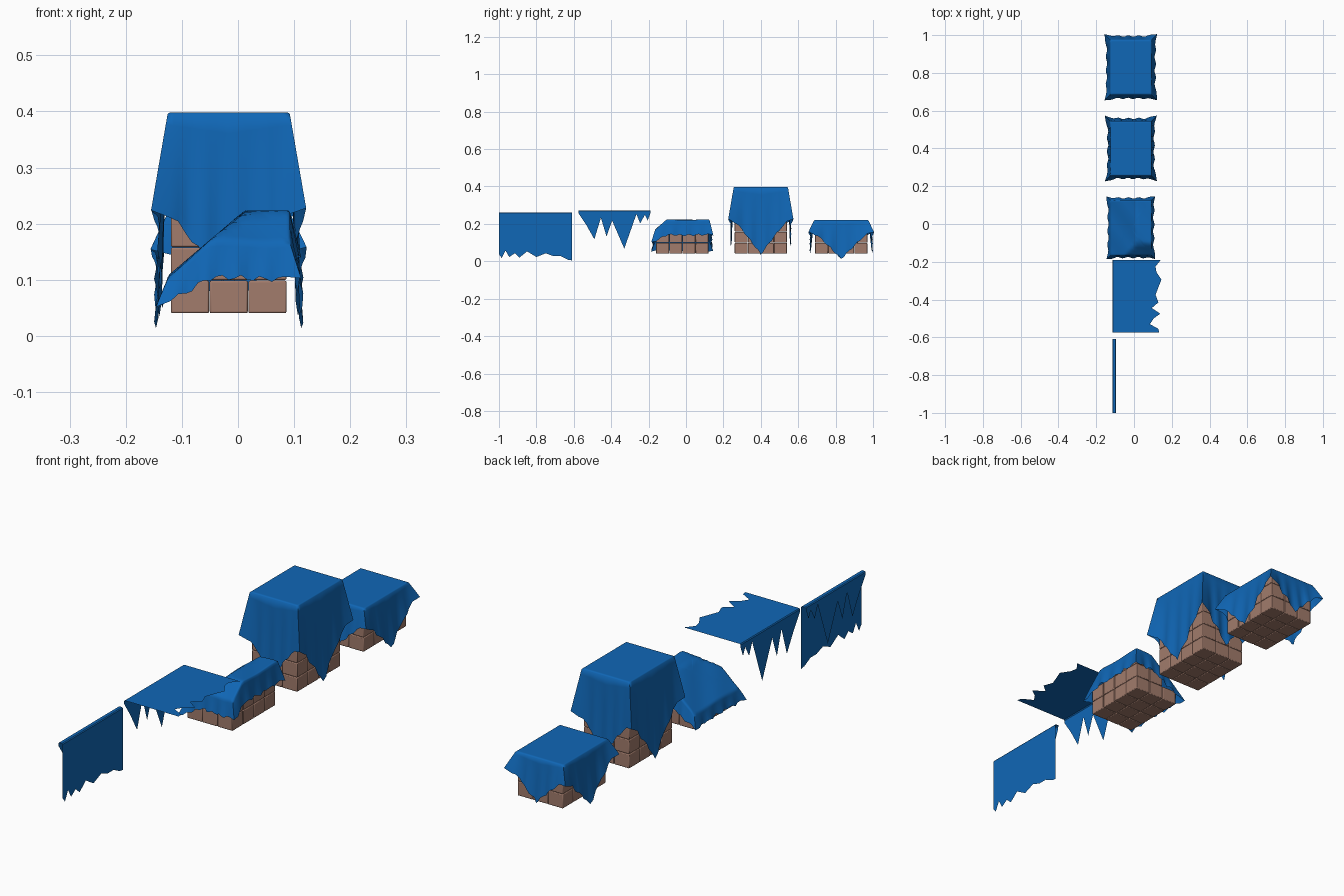
import bpy, bmesh, math
from mathutils import Matrix, Vector

cube = bpy.data.objects.get("Cube")
if cube:
    bpy.data.objects.remove(cube, do_unlink=True)


def make_material(name, colour):
    mat = bpy.data.materials.new(name)
    mat.use_nodes = True
    mat.diffuse_color = colour
    bsdf = mat.node_tree.nodes["Principled BSDF"]
    bsdf.inputs["Base Color"].default_value = colour
    bsdf.inputs["Roughness"].default_value = 0.8
    return mat


BLUE = make_material("blue tarp", (0.005, 0.135, 0.47, 1))
BROWN = make_material("brown crate", (0.36, 0.20, 0.15, 1))

CX = -0.0165                       # shared centre line of the stacks
CRATE = Vector((0.069, 0.070, 0.059))
FLOOR = 0.04


def finish(name, bm, mat, angle=40):
    mesh = bpy.data.meshes.new(name)
    bm.to_mesh(mesh)
    bm.free()
    mesh.materials.append(mat)
    obj = bpy.data.objects.new(name, mesh)
    bpy.context.collection.objects.link(obj)
    bpy.ops.object.select_all(action="DESELECT")
    obj.select_set(True)
    bpy.context.view_layer.objects.active = obj
    bpy.ops.object.shade_smooth_by_angle(angle=math.radians(angle))
    return obj


# Crates stacked three wide and four deep
def crate_stack(name, cy, count):
    bm = bmesh.new()
    for i in range(3):
        for j in range(4):
            for k in range(count(i, j)):
                pos = Vector((CX + (i - 1) * CRATE.x, cy + (j - 1.5) * CRATE.y,
                              FLOOR + (k + 0.5) * CRATE.z))
                size = CRATE - Vector((0.001, 0.001, 0.001))
                bmesh.ops.create_cube(bm, size=1, matrix=Matrix.LocRotScale(pos, None, size))
    obj = finish(name, bm, BROWN)
    bevel = obj.modifiers.new("soft edges", "BEVEL")
    bevel.width = 0.003
    bevel.segments = 2


# Tarp laid over a stack: rings on top, then a skirt falling from the rim
def draped_tarp(name, cy, half, height, drop, flare, ear, steps=20):
    bm = bmesh.new()
    hx, hy = half
    rim = []
    for q in range(4):
        for s in range(steps):
            p = Matrix.Rotation(q * math.pi / 2, 2) @ Vector((1, 2 * s / steps - 1))
            rim.append(p)
    rings = []
    for scale in (0.15, 0.3, 0.45, 0.6, 0.72, 0.84, 0.93, 0.97):
        rings.append([bm.verts.new((CX + p.x * hx * scale, cy + p.y * hy * scale,
                                    height(p.x * hx * scale, p.y * hy * scale)))
                      for p in rim])
    rows = 9
    for r in range(rows + 1):
        t = r / rows
        ring = []
        for n, p in enumerate(rim):
            x, y = p.x * hx, p.y * hy
            normal = Vector((math.copysign(abs(p.x) > 0.999, p.x),
                             math.copysign(abs(p.y) > 0.999, p.y)))
            corner = min(abs(p.x), abs(p.y)) ** 8
            fold = 0.004 * math.sin(n * 1.26) * t
            out = normal * (flare * t + fold) * (1 - 0.5 * corner) + p * ear * corner * t
            fall = 0.003 + drop(x, y) * t + 0.005 * math.sin(n * 1.9) * t * t
            ring.append(bm.verts.new((CX + x + out.x, cy + y + out.y,
                                      max(height(x, y) - fall, 0.014))))
        rings.append(ring)
    centre = bm.verts.new((CX, cy, height(0, 0)))
    size = len(rim)
    for n in range(size):
        m = (n + 1) % size
        bm.faces.new((centre, rings[0][n], rings[0][m]))
        for a, b in zip(rings, rings[1:]):
            bm.faces.new((a[n], b[n], b[m], a[m]))
    finish(name, bm, BLUE, 60)


# Torn sheet: a spiked valance on the right side, a lip, and a long panel
def torn_sheet(name, y0, top, spikes, edge, flat):
    bm = bmesh.new()
    left, right = -0.115, -0.096

    def strip(columns, place):
        pairs = [[bm.verts.new(place(y0 + y, d)) for d in (0, length)]
                 for y, length in columns]
        for a, b in zip(pairs, pairs[1:]):
            bm.faces.new((a[0], a[1], b[1], b[0]))

    strip(spikes, lambda y, d: (left, y, top - 0.004 - d))
    lip = [(left, top - 0.004), (left + 0.003, top), (right - 0.003, top),
           (right, top if flat else top - 0.004)]
    ends = [[bm.verts.new((x, y, z)) for x, z in lip]
            for y in (y0, y0 + edge[-1][0])]
    for n in range(3):
        bm.faces.new((ends[0][n], ends[0][n + 1], ends[1][n + 1], ends[1][n]))
    if flat:
        strip(edge, lambda y, d: (right + d, y, top))
    else:
        strip(edge, lambda y, d: (right, y, top - 0.004 - d))
    finish(name, bm, BLUE)


# Low, tall and broken stacks
crate_stack("low_crate_stack", 0.83, lambda i, j: 3)
crate_stack("tall_crate_stack", 0.40, lambda i, j: 6)
crate_stack("stepped_crate_stack", -0.02,
            lambda i, j: min(i + 1, 2 if j == 0 else 3))

# Square tarps hung with their points at the middle of each side
draped_tarp("low_stack_tarp", 0.83, (0.109, 0.145), lambda x, y: 0.222,
            lambda x, y: 0.315 - abs(x) - abs(y), 0.02, 0.02)
draped_tarp("tall_stack_tarp", 0.40, (0.109, 0.145), lambda x, y: 0.398,
            lambda x, y: 0.50 - 1.31 * (abs(x) + abs(y)), 0.014, 0.022)


# Tarp sagging over the stepped stack
def sag(x, y):
    slope = min(0.106 + 0.85 * (x + 0.108), 0.169 + 0.85 * (y + 0.145), 0.222)
    return max(slope, 0.103) + 0.002 * math.sin(40 * x + 30 * y)


draped_tarp("stepped_stack_tarp", -0.02, (0.109, 0.146), sag,
            lambda x, y: 0.045 + 0.3 * max(0, sag(x, y) - 0.11), 0.012, 0.014)

# Torn sheets, one stretched flat and one hanging
SPIKES = [(0, 0.01), (0.04, 0.07), (0.085, 0.15), (0.12, 0.035), (0.15, 0.135),
          (0.18, 0.05), (0.245, 0.20), (0.31, 0.015), (0.33, 0.065),
          (0.355, 0.02), (0.37, 0.05), (0.385, 0.01)]
FLAT_EDGE = [(0, 0.23), (0.02, 0.225), (0.045, 0.18), (0.075, 0.20), (0.10, 0.235),
             (0.13, 0.19), (0.16, 0.225), (0.20, 0.21), (0.24, 0.225),
             (0.28, 0.241), (0.32, 0.215), (0.35, 0.21), (0.385, 0.238)]
HANG_EDGE = [(0, 0.22), (0.015, 0.24), (0.035, 0.20), (0.055, 0.235), (0.085, 0.215),
             (0.11, 0.238), (0.15, 0.205), (0.20, 0.235), (0.25, 0.215),
             (0.29, 0.23), (0.33, 0.23), (0.37, 0.25), (0.39, 0.253)]
torn_sheet("stretched_torn_sheet", -0.575, 0.272, SPIKES, FLAT_EDGE, True)
torn_sheet("hanging_torn_sheet", -1.0, 0.262, SPIKES, HANG_EDGE, False)
